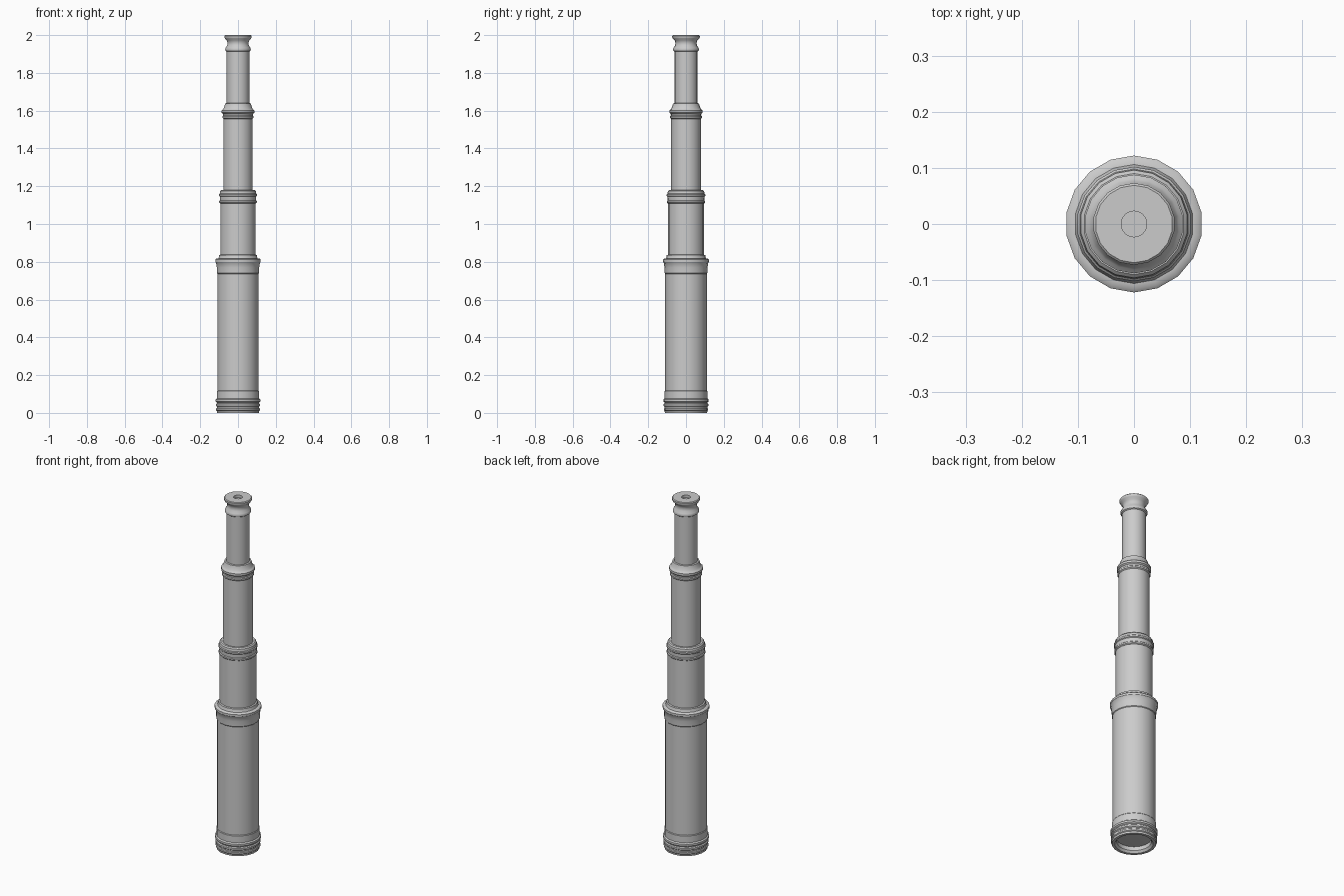
import bpy, bmesh, math

SIDES = 18


def lathe(name, profile, sides=SIDES):
    """Spin a list of (radius, height) points around z; radius 0 closes to a point."""
    bm = bmesh.new()
    rings = []
    for r, z in profile:
        if r == 0:
            rings.append([bm.verts.new((0, 0, z))] * sides)
        else:
            rings.append([bm.verts.new((r * math.cos(a), r * math.sin(a), z))
                          for a in (math.pi / 2 + 2 * math.pi * i / sides for i in range(sides))])
    for low, high in zip(rings, rings[1:]):
        for i in range(sides):
            j = (i + 1) % sides
            quad = [low[i], low[j], high[j], high[i]]
            bm.faces.new(list(dict.fromkeys(quad)))
    mesh = bpy.data.meshes.new(name)
    bm.to_mesh(mesh)
    bm.free()
    obj = bpy.data.objects.new(name, mesh)
    bpy.context.collection.objects.link(obj)
    bpy.ops.object.select_all(action='DESELECT')
    obj.select_set(True)
    bpy.context.view_layer.objects.active = obj
    bpy.ops.object.shade_smooth_by_angle(angle=math.radians(35))
    return obj


def bead(r, z, bulge, h):
    """Profile points of a rounded ring of height h centred on z."""
    return [(r, z - h / 2), (r + bulge, z - h / 4), (r + bulge, z + h / 4), (r, z + h / 2)]


# Objective end: recessed lens and ribbed rim
lathe("objective_lens", [(0, 0.03), (0.088, 0.034)])
lathe("objective_rim", [(0.088, 0.036), (0.088, 0.012), (0.097, 0.0), (0.112, 0.0)]
      + bead(0.113, 0.018, 0.004, 0.016) + bead(0.113, 0.042, 0.005, 0.018)
      + bead(0.113, 0.066, 0.007, 0.022) + [(0.113, 0.115), (0.109, 0.12)])

# Main barrel with its flared collar
lathe("main_barrel", [(0.110, 0.10), (0.110, 0.75)])
lathe("main_collar", [(0.109, 0.735), (0.113, 0.74), (0.114, 0.77), (0.118, 0.795),
                      (0.122, 0.80), (0.122, 0.812), (0.116, 0.817), (0.106, 0.818),
                      (0.103, 0.825), (0.102, 0.835), (0.094, 0.838)])

# Second draw tube and collar
lathe("second_tube", [(0.095, 0.82), (0.095, 1.13)])
lathe("second_collar", [(0.094, 1.108)] + bead(0.097, 1.117, 0.004, 0.016)
      + [(0.098, 1.14)] + bead(0.098, 1.153, 0.004, 0.016)
      + [(0.096, 1.174), (0.090, 1.18), (0.078, 1.18)])

# Third draw tube and collar
lathe("third_tube", [(0.079, 1.17), (0.079, 1.58)])
lathe("third_collar", [(0.078, 1.556)] + bead(0.080, 1.566, 0.004, 0.016)
      + bead(0.081, 1.595, 0.007, 0.024)
      + [(0.077, 1.612), (0.071, 1.63), (0.069, 1.638), (0.060, 1.64)])

# Eyepiece tube, bead, flared cup and eye hole
lathe("eyepiece_tube", [(0.061, 1.62), (0.061, 1.92)])
lathe("eyepiece_cup", [(0.060, 1.912), (0.067, 1.917), (0.069, 1.925), (0.066, 1.933),
                       (0.058, 1.945), (0.056, 1.958), (0.060, 1.972), (0.070, 1.982),
                       (0.073, 1.988), (0.073, 1.996), (0.069, 2.0), (0.023, 2.0),
                       (0.023, 1.985), (0, 1.985)])
